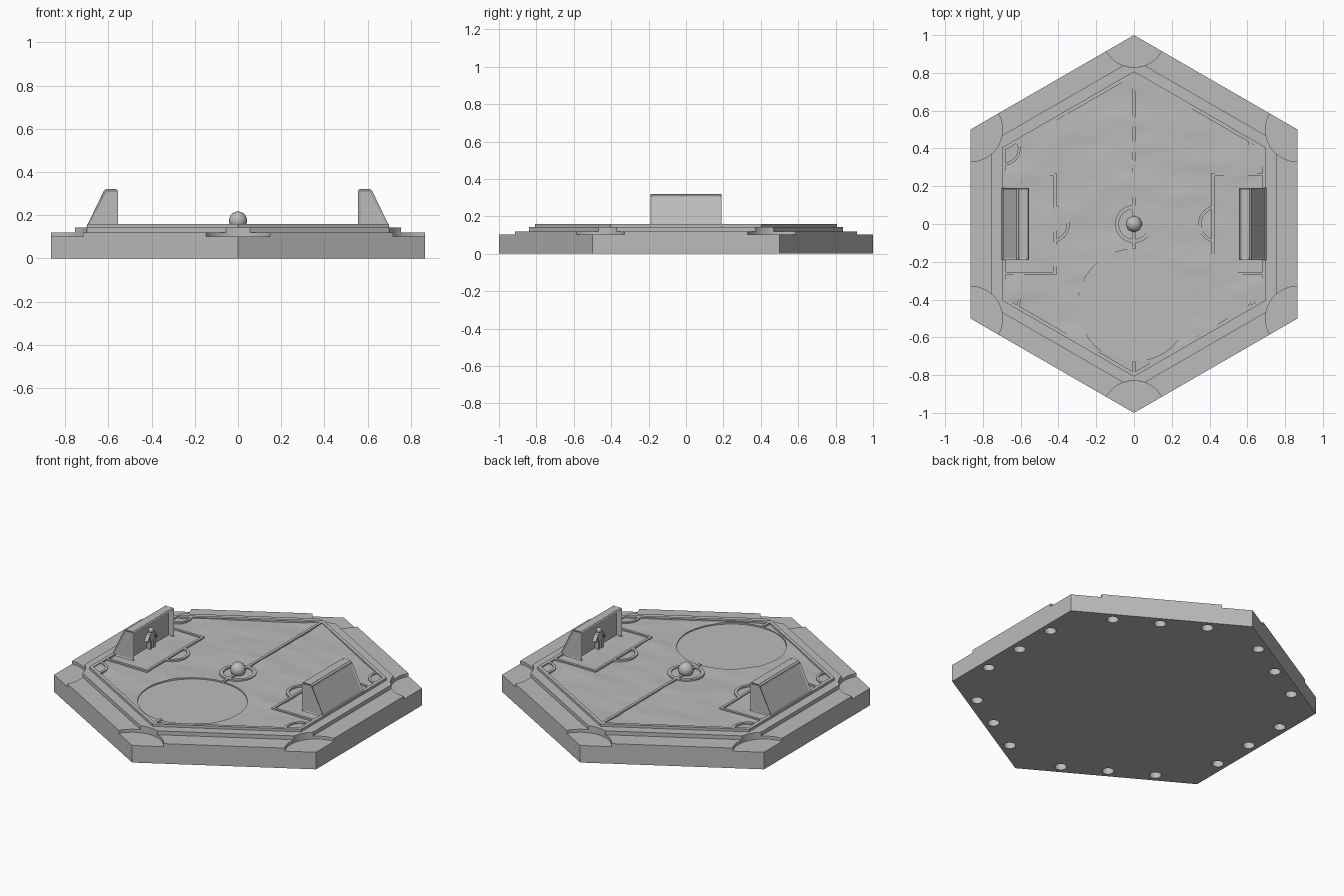
import bpy, bmesh
from math import sin, cos, pi, radians, sqrt, atan2
from mathutils import Vector, noise

if "Cube" in bpy.data.objects:
    bpy.data.objects.remove(bpy.data.objects["Cube"])

GREY = (0.5, 0.5, 0.5, 1)
stone = bpy.data.materials.new("plain grey")
stone.use_nodes = True
stone.diffuse_color = GREY
stone.node_tree.nodes["Principled BSDF"].inputs["Base Color"].default_value = GREY

APOTHEM = sqrt(3) / 2
LINE_LOW, LINE_TOP = 0.14, 0.158


def finish(bm, name, smooth=False):
    bmesh.ops.recalc_face_normals(bm, faces=bm.faces)
    mesh = bpy.data.meshes.new(name)
    bm.to_mesh(mesh)
    bm.free()
    mesh.materials.append(stone)
    ob = bpy.data.objects.new(name, mesh)
    bpy.context.collection.objects.link(ob)
    if smooth:
        bpy.ops.object.select_all(action='DESELECT')
        ob.select_set(True)
        bpy.context.view_layer.objects.active = ob
        bpy.ops.object.shade_smooth_by_angle(angle=radians(35))
    return ob


def add_prism(bm, points, low, high):
    base = bm.faces.new([bm.verts.new((x, y, low)) for x, y in points])
    top = bmesh.ops.extrude_face_region(bm, geom=[base])["geom"]
    for v in top:
        if isinstance(v, bmesh.types.BMVert):
            v.co.z = high


def prism(name, points, low, high):
    bm = bmesh.new()
    add_prism(bm, points, low, high)
    return finish(bm, name)


def circle(cx, cy, r, n):
    return [(cx + r * cos(2 * pi * i / n), cy + r * sin(2 * pi * i / n)) for i in range(n)]


def add_rect(bm, x0, x1, y0, y1, low=LINE_LOW, high=LINE_TOP):
    add_prism(bm, [(x0, y0), (x1, y0), (x1, y1), (x0, y1)], low, high)


def add_arc(bm, cx, cy, r0, r1, a0, a1, sx=1, sy=1, n=24):
    angles = [radians(a0 + (a1 - a0) * i / n) for i in range(n + 1)]
    pts = [(cx + r1 * cos(a), cy + r1 * sin(a)) for a in angles]
    pts += [(cx + r0 * cos(a), cy + r0 * sin(a)) for a in reversed(angles)]
    add_prism(bm, [(sx * x, sy * y) for x, y in pts], LINE_LOW, LINE_TOP)


def hexagon(apothem, bite=0.0):
    """Hexagon outline whose corners are bitten by circles on the base corners."""
    pts = []
    k = 1 - apothem / APOTHEM
    for i in range(6):
        a = radians(90 + 60 * i)
        corner = Vector((cos(a), sin(a)))
        inward = -corner
        side = Vector((-inward.y, inward.x))
        if bite <= k:
            pts.append(tuple(corner + inward * k))
            continue
        s = (-k + sqrt(4 * bite ** 2 - 3 * k ** 2)) / 2
        span = atan2(s * APOTHEM, k + s / 2)
        for j in range(17):
            t = span * (1 - j / 8)
            pts.append(tuple(corner + bite * (inward * cos(t) + side * sin(t))))
    return pts


def cut(ob, cutter):
    mod = ob.modifiers.new("cut", 'BOOLEAN')
    mod.operation = 'DIFFERENCE'
    mod.solver = 'EXACT'
    mod.object = cutter
    cutter.hide_render = True
    bpy.context.view_layer.objects.active = ob
    bpy.ops.object.modifier_apply(modifier=mod.name)
    bpy.data.objects.remove(cutter)


# Base slab with round sockets underneath, three along each edge
base = prism("base_slab", hexagon(APOTHEM), 0, 0.102)
bm = bmesh.new()
for i in range(6):
    a = radians(60 * i)
    out, along = Vector((cos(a), sin(a))), Vector((-sin(a), cos(a)))
    for t in (-0.26, 0, 0.26):
        c = out * 0.81 + along * t
        add_prism(bm, circle(c.x, c.y, 0.032, 24), -0.02, 0.04)
cut(base, finish(bm, "socket_cutter"))

# Stepped rim with bitten corners
prism("outer_rim", hexagon(APOTHEM, 0.17), 0.10, 0.12)
prism("inner_step", hexagon(0.755, 0.17), 0.11, 0.143)

# Uneven pitch with a round recess
bm = bmesh.new()
corners = [bm.verts.new((x, y, 0.15)) for x, y in hexagon(0.69)]
middle = bm.verts.new((0, 0, 0.15))
for i in range(6):
    bm.faces.new((middle, corners[i], corners[(i + 1) % 6]))
bmesh.ops.subdivide_edges(bm, edges=bm.edges, cuts=29, use_grid_fill=True)
for v in bm.verts:
    p = Vector((v.co.x * 3, v.co.y * 7, 0))
    v.co.z += 0.006 * noise.noise(p) + 0.002 * noise.noise(p * 2.5)
new = bmesh.ops.extrude_face_region(bm, geom=bm.faces[:])["geom"]
for v in new:
    if isinstance(v, bmesh.types.BMVert):
        v.co.z = 0.13
pitch = finish(bm, "pitch", True)
cut(pitch, prism("recess_cutter", circle(0, -0.43, 0.297, 96), 0.1, 0.3))

# Raised border around the pitch
bm = bmesh.new()
outer, inner = hexagon(0.70), hexagon(0.68)
for i in range(6):
    j = (i + 1) % 6
    add_prism(bm, [outer[i], outer[j], inner[j], inner[i]], 0.13, LINE_TOP)
finish(bm, "pitch_border")

# Raised pitch markings
bm = bmesh.new()
add_rect(bm, -0.008, 0.008, -0.79, -0.727)
add_rect(bm, -0.008, 0.008, -0.133, 0.79)
for half in (0, 180):
    add_arc(bm, 0, 0, 0.08, 0.10, half, half + 180)
for sx in (1, -1):
    add_rect(bm, sx * 0.41, sx * 0.425, -0.27, 0.27)
    add_arc(bm, 0.44, 0, 0.083, 0.10, 102, 258, sx)
    for sy in (1, -1):
        add_rect(bm, sx * 0.425, sx * 0.69, sy * 0.255, sy * 0.27)
        add_arc(bm, 0.69, 0.40, 0.075, 0.09, 150, 270, sx, sy)
finish(bm, "pitch_markings")

# Ball on the centre spot
bm = bmesh.new()
bmesh.ops.create_uvsphere(bm, u_segments=32, v_segments=16, radius=0.042)
bmesh.ops.translate(bm, verts=bm.verts, vec=(0, 0, 0.175))
finish(bm, "ball", True)

for sx, label in ((1, "left"), (-1, "right")):
    # Goal: sloped block with framed panels and a deep mouth
    bm = bmesh.new()
    profile = [(0.555, 0.145), (0.555, 0.313), (0.562, 0.32),
               (0.612, 0.32), (0.621, 0.313), (0.702, 0.145)]
    end = bm.faces.new([bm.verts.new((sx * x, -0.19, z)) for x, z in profile])
    for v in bmesh.ops.extrude_face_region(bm, geom=[end])["geom"]:
        if isinstance(v, bmesh.types.BMVert):
            v.co.y = 0.19
    bmesh.ops.recalc_face_normals(bm, faces=bm.faces)
    bm.normal_update()
    mouth = [f for f in bm.faces if f.normal.x * sx < -0.9]
    panels = [f for f in bm.faces if f.normal.z > -0.5 and f not in mouth and f.calc_area() > 0.015]
    bmesh.ops.inset_individual(bm, faces=mouth, thickness=0.015, depth=-0.03)
    bmesh.ops.inset_individual(bm, faces=panels, thickness=0.013, depth=-0.005)
    finish(bm, label + "_goal")

    # Keeper standing in the mouth
    bm = bmesh.new()
    x0, x1 = sx * 0.563, sx * 0.587
    add_rect(bm, x0, x1, -0.02, 0.02, 0.20, 0.242)
    for sy in (1, -1):
        add_rect(bm, x0, x1, sy * 0.006, sy * 0.024, 0.15, 0.202)
        arm = [(sy * 0.016, 0.242), (sy * 0.026, 0.240), (sy * 0.050, 0.205), (sy * 0.040, 0.198)]
        near = [bm.verts.new((x0, y, z)) for y, z in arm]
        far = [bm.verts.new((x1, y, z)) for y, z in arm]
        bm.faces.new(near)
        bm.faces.new(far)
        for i in range(4):
            j = (i + 1) % 4
            bm.faces.new((near[i], near[j], far[j], far[i]))
    head = bmesh.ops.create_uvsphere(bm, u_segments=16, v_segments=8, radius=0.015)["verts"]
    bmesh.ops.translate(bm, verts=head, vec=(sx * 0.575, 0, 0.256))
    finish(bm, label + "_keeper", True)
